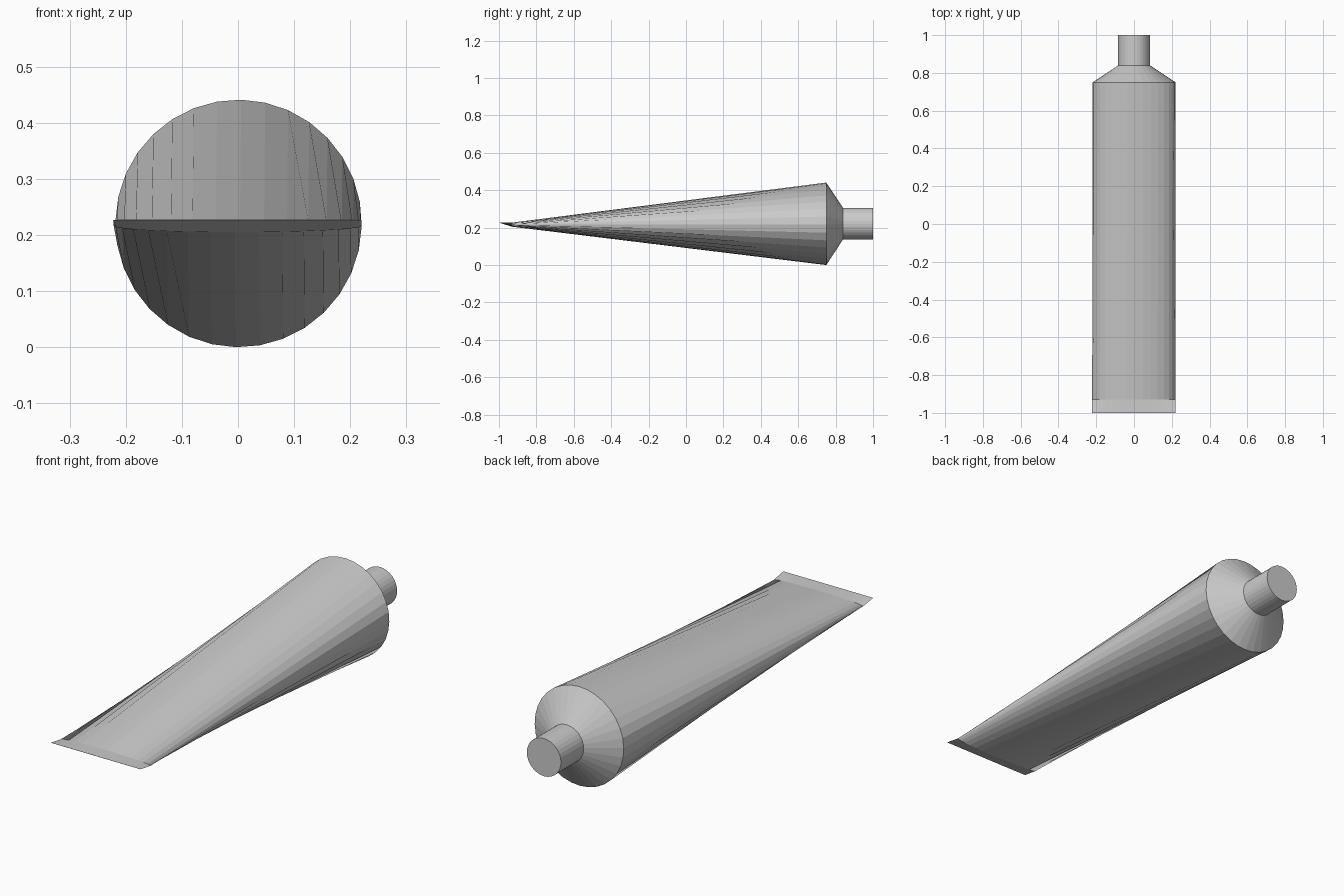
import bpy, bmesh, math

cube = bpy.data.objects.get("Cube")
if cube:
    bpy.data.objects.remove(cube)

grey = bpy.data.materials.new("light_grey")
grey.use_nodes = True
colour = (0.6, 0.6, 0.6, 1)
grey.diffuse_color = colour
grey.node_tree.nodes["Principled BSDF"].inputs["Base Color"].default_value = colour

SIDES = 32
TURN = math.radians(-1.2)


def loft(name, sections, cap_start=False, cap_end=False):
    """Skin elliptical sections (y, centre x, centre z, half width, half height)."""
    bm = bmesh.new()
    rings = []
    for y, cx, cz, rx, rz in sections:
        angles = [TURN + math.tau * i / SIDES for i in range(SIDES)]
        rings.append([bm.verts.new((cx + rx * math.cos(a), y, cz + rz * math.sin(a)))
                      for a in angles])
    for a, b in zip(rings, rings[1:]):
        for i in range(SIDES):
            j = (i + 1) % SIDES
            bm.faces.new((a[i], a[j], b[j], b[i]))
    if cap_start:
        bm.faces.new(rings[0])
    if cap_end:
        bm.faces.new(rings[-1])
    bmesh.ops.recalc_face_normals(bm, faces=bm.faces)
    # Make sure the skin faces outwards
    if bm.calc_volume(signed=True) < 0:
        bmesh.ops.reverse_faces(bm, faces=bm.faces)
    mesh = bpy.data.meshes.new(name)
    bm.to_mesh(mesh)
    bm.free()
    mesh.materials.append(grey)
    obj = bpy.data.objects.new(name, mesh)
    bpy.context.collection.objects.link(obj)
    return obj


MID = 0.2205
crimp = (-0.93, -0.001, 0.216, 0.2205, 0.011)
rim = (0.75, 0.001, MID, 0.2195, 0.2205)
neck_base = (0.84, 0, MID + 0.001, 0.084, 0.084)
neck_tip = (1.0, 0, MID + 0.001, 0.084, 0.084)

# Tube squeezed from a round rim to a flat end
loft("tube_body", [crimp, rim])
# Conical shoulder
loft("shoulder", [rim, neck_base])
# Closed cylindrical neck
loft("neck", [neck_base, neck_tip], cap_end=True)
# Wedge that pinches the flat end to an edge
loft("crimped_end", [(-1.0, -0.001, 0.227, 0.2215, 0.0003), crimp], cap_start=True)
